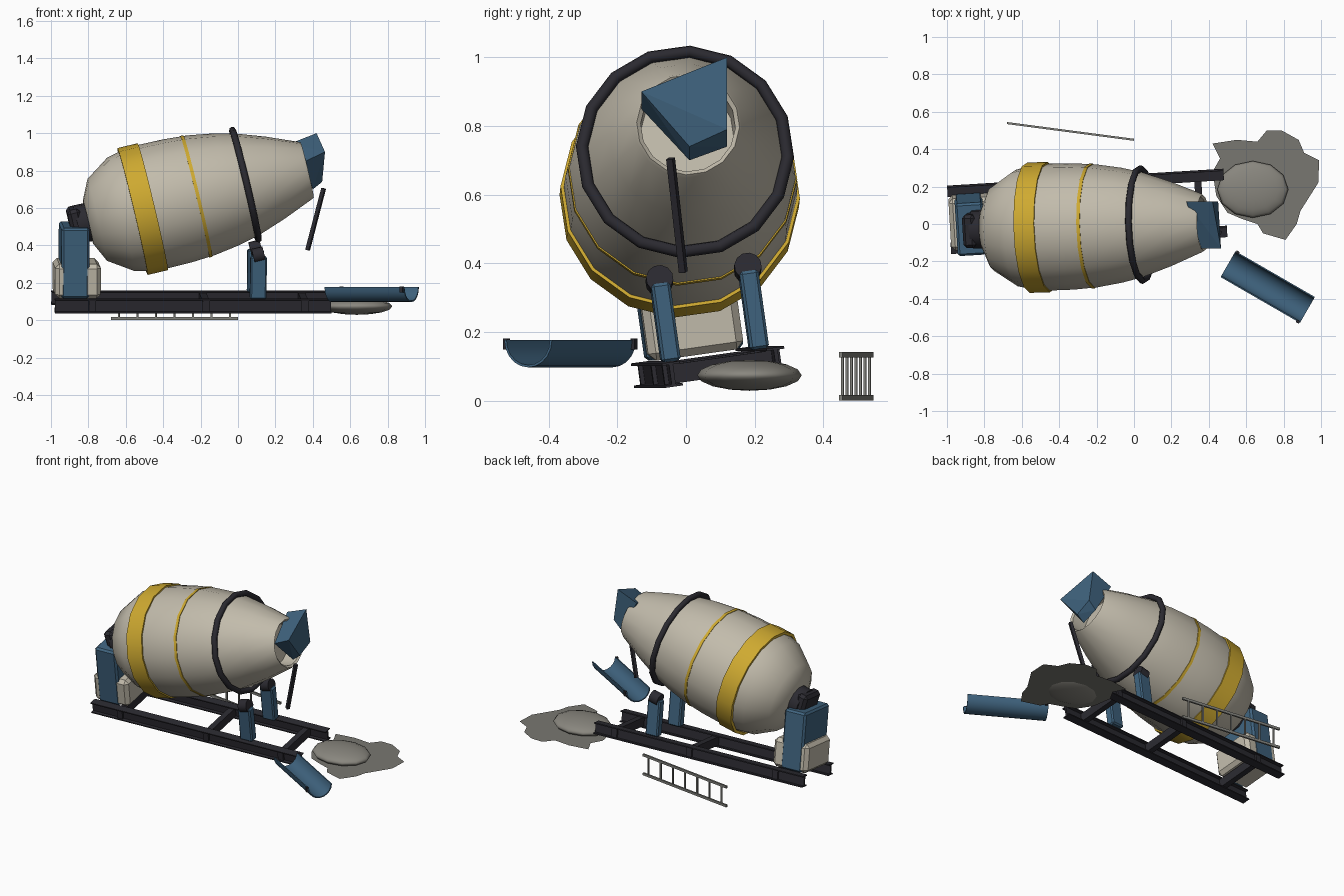
import bpy, bmesh, math
from mathutils import Matrix, Vector

if "Cube" in bpy.data.objects:
    bpy.data.objects.remove(bpy.data.objects["Cube"])

def mat(name, rgb):
    m = bpy.data.materials.new(name)
    m.diffuse_color = (*rgb, 1)
    m.use_nodes = True
    m.node_tree.nodes["Principled BSDF"].inputs["Base Color"].default_value = m.diffuse_color
    return m

CREAM = mat("cream_paint", (0.54, 0.50, 0.41))
BLUE = mat("blue_paint", (0.05, 0.125, 0.21))
YELLOW = mat("yellow_paint", (0.62, 0.40, 0.03))
DARK = mat("dark_steel", (0.024, 0.023, 0.03))
CONCRETE = mat("wet_concrete", (0.25, 0.24, 0.21))
SPILL = mat("spilled_slurry", (0.19, 0.185, 0.165))
STEEL = mat("ladder_steel", (0.22, 0.22, 0.20))

T = Matrix.Translation
def R(deg, axis):
    return Matrix.Rotation(math.radians(deg), 4, axis)

# Frames: the tipped chassis, and the drum axis inside it (drum axis = local x)
F = T((-0.25, 0.0675, 0.098)) @ R(3.5, 'Z') @ R(8, 'X')
D = F @ T((-0.2645, 0, 0.501)) @ R(-13.5, 'Y')

def finish(name, bm, m, M, smooth=None, bevel=0):
    bmesh.ops.recalc_face_normals(bm, faces=bm.faces)
    me = bpy.data.meshes.new(name)
    bm.to_mesh(me)
    bm.free()
    me.materials.append(m)
    ob = bpy.data.objects.new(name, me)
    bpy.context.collection.objects.link(ob)
    ob.matrix_world = M
    if bevel:
        b = ob.modifiers.new("bevel", 'BEVEL')
        b.width, b.segments = bevel, 1
    if smooth:
        bpy.ops.object.select_all(action='DESELECT')
        ob.select_set(True)
        bpy.context.view_layer.objects.active = ob
        bpy.ops.object.shade_smooth_by_angle(angle=math.radians(smooth))
    return ob

def box(name, c, size, m, M=F, bevel=0):
    bm = bmesh.new()
    bmesh.ops.create_cube(bm, size=1, matrix=T(c) @ Matrix.Diagonal((*size, 1)))
    return finish(name, bm, m, M, bevel=bevel)

def prism(name, pts, x0, x1, m, M, smooth=None):
    """Extrude a (y, z) outline along x."""
    bm = bmesh.new()
    f = bm.faces.new([bm.verts.new((x0, y, z)) for y, z in pts])
    ext = bmesh.ops.extrude_face_region(bm, geom=[f])
    bmesh.ops.translate(bm, vec=(x1 - x0, 0, 0),
                        verts=[v for v in ext['geom'] if isinstance(v, bmesh.types.BMVert)])
    return finish(name, bm, m, M, smooth)

def lathe(name, prof, m, M=D, n=16, smooth=35, closed=False):
    """Revolve (s, r) points around x; closed joins last ring to first."""
    bm = bmesh.new()
    rings = []
    for s, r in prof:
        rings.append([bm.verts.new((s, r * math.sin(a), r * math.cos(a)))
                      for a in (2 * math.pi * (i + 0.5) / n for i in range(n))])
    pairs = list(zip(rings, rings[1:])) + ([(rings[-1], rings[0])] if closed else [])
    for a, b in pairs:
        for i in range(n):
            j = (i + 1) % n
            bm.faces.new((a[i], a[j], b[j], b[i]))
    if not closed:
        bm.faces.new(rings[0])
        bm.faces.new(rings[-1])
    return finish(name, bm, m, M, smooth)

# Drum with a lipped, recessed mouth
lathe("drum", [(-0.30, 0.12), (-0.25, 0.225), (-0.12, 0.312), (0.0, 0.34), (0.19, 0.338),
               (0.32, 0.329), (0.46, 0.307), (0.57, 0.281), (0.73, 0.225), (0.895, 0.157),
               (0.905, 0.150), (0.895, 0.138), (0.80, 0.135)], CREAM, smooth=40)
lathe("wide_stripe", [(-0.056, 0.33), (-0.056, 0.349), (0.056, 0.349), (0.056, 0.33)],
      YELLOW, closed=True)
lathe("thin_stripe", [(0.286, 0.322), (0.286, 0.335), (0.304, 0.334), (0.304, 0.322)],
      YELLOW, closed=True)
lathe("drum_track_ring", [(0.565 + 0.018 * math.cos(k * math.pi / 4),
                           0.300 + 0.018 * math.sin(k * math.pi / 4)) for k in range(8)],
      DARK, closed=True, smooth=50)

# Drive unit at the back of the drum
lathe("drive_flange", [(-0.36, 0.085), (-0.36, 0.105), (-0.285, 0.105)], DARK, n=12)
box("drive_gearbox", (-0.365, 0, 0), (0.07, 0.18, 0.19), DARK, D, 0.018)

# Engine housing and drum pedestal
box("engine_housing", (-0.615, 0, 0.128), (0.245, 0.28, 0.185), CREAM, bevel=0.022)
box("drive_pedestal", (-0.63, 0, 0.227), (0.15, 0.284, 0.38), BLUE, bevel=0.012)

# Chassis: two I-beams and three cross members
w, t, h = 0.026, 0.007, 0.036
half = [(w, -h), (w, -h + t), (0.006, -h + t), (0.006, h - t), (w, h - t), (w, h)]
ibeam = half + [(-y, z) for y, z in reversed(half)]
for side, sy in (("near", -1), ("far", 1)):
    prism(side + "_chassis_rail", ibeam, -0.74, 0.74, DARK, F @ T((0, sy * 0.154, 0)))
    # Roller post with its roller
    box(side + "_roller_post", (0.35, sy * 0.13, 0.15), (0.088, 0.056, 0.23), BLUE, bevel=0.008)
    lathe(side + "_roller", [(-0.03, 0.04), (0.03, 0.04)], DARK,
          F @ T((0.35, sy * 0.13, 0.272)) @ R(-13.5, 'Y'), n=12)
for i, x in enumerate((-0.54, 0.07, 0.60)):
    box("cross_member_%d" % i, (x, 0, 0), (0.038, 0.345, 0.056), DARK)

# Charging hopper knocked askew in the mouth
bm = bmesh.new()
for p in [(0.42, 0.12, 1.0), (0.465, -0.13, 0.90), (0.45, 0.01, 0.74), (0.45, 0.12, 0.79),
          (0.36, -0.13, 0.85), (0.40, 0.01, 0.70), (0.40, 0.12, 0.74), (0.28, 0.12, 0.945)]:
    bm.verts.new(p)
bmesh.ops.convex_hull(bm, input=bm.verts[:])
finish("charging_hopper", bm, BLUE, Matrix.Identity(4))

# Loose strut hanging below the mouth
a, b = Vector((0.372, -0.008, 0.375)), Vector((0.458, -0.045, 0.705))
d = b - a
box("loose_strut", (0, 0, 0), (0.02, 0.02, d.length), DARK,
    T((a + b) / 2) @ d.to_track_quat('Z', 'Y').to_matrix().to_4x4())

# Fallen discharge chute: half pipe with hinge pins
def arc(r, n=10):
    return [(r * math.cos(math.pi * k / n), -r * math.sin(math.pi * k / n)) for k in range(n + 1)]
C = T((0.715, -0.337, 0.177)) @ R(-30, 'Z')
prism("discharge_chute", arc(0.08) + arc(0.073)[::-1], -0.245, 0.245, BLUE, C, 35)
for i, (x, y) in enumerate(((0.232, -0.08), (-0.232, 0.08))):
    box("chute_pin_%d" % i, (x, y, -0.012), (0.018, 0.014, 0.032), DARK, C)

# Spilled concrete: flat puddle and low mound
bm = bmesh.new()
outline = [(.42, .43), (.55, .45), (.66, .44), (.71, .50), (.79, .50), (.88, .45), (.91, .38),
           (.99, .34), (.985, .22), (.89, .07), (.87, 0), (.81, -.085), (.69, -.05), (.66, 0),
           (.57, .03), (.50, .06), (.44, .15), (.42, .28), (.46, .35)]
f = bm.faces.new([bm.verts.new((x, y, 0.05)) for x, y in outline])
if f.normal.z < 0:
    f.normal_flip()
finish("slurry_puddle", bm, SPILL, Matrix.Identity(4))
bm = bmesh.new()
bmesh.ops.create_uvsphere(bm, u_segments=12, v_segments=8, radius=1)
finish("concrete_mound", bm, CONCRETE,
       T((0.635, 0.185, 0.074)) @ Matrix.Diagonal((0.19, 0.152, 0.045, 1)), 50)

# Ladder lying on its edge
L = T((-0.34, 0.495, 0)) @ R(-7.5, 'Z')
for name, z in (("lower", 0.008), ("upper", 0.134)):
    box("ladder_%s_rail" % name, (0, 0, z), (0.685, 0.011, 0.016), STEEL, L)
for i in range(7):
    box("ladder_rung_%d" % i, (-0.3 + 0.1 * i, 0, 0.071), (0.01, 0.008, 0.125), STEEL, L)
